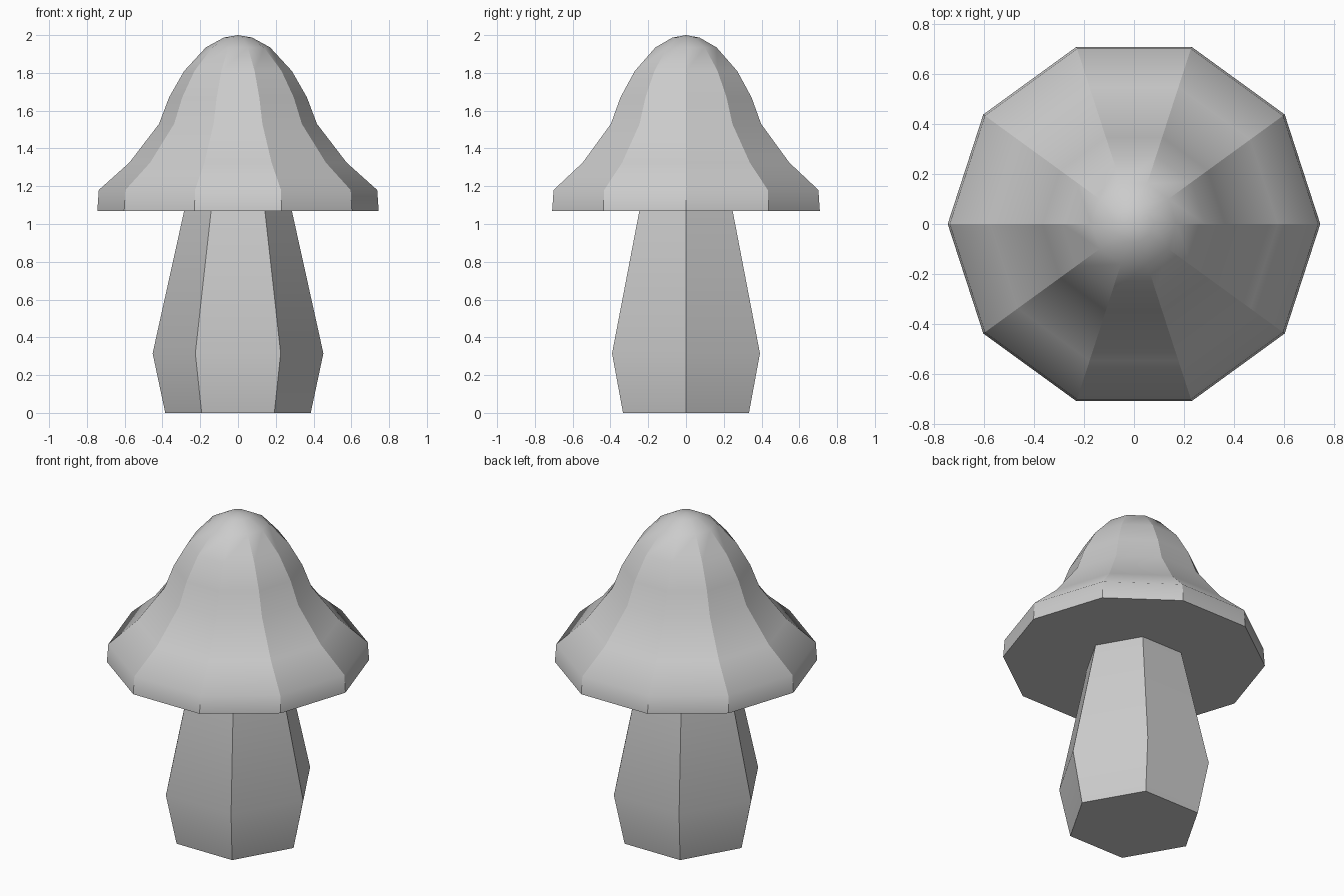
import bpy, bmesh
from math import cos, sin, pi

if "Cube" in bpy.data.objects:
    bpy.data.objects.remove(bpy.data.objects["Cube"])


def lathe(name, profile, sides, tip=None, close_top=False, soft_above=9.0):
    """Faceted lathe: smooth along the profile, creased between the sides."""
    bm = bmesh.new()
    rings = [[bm.verts.new((r * cos(2 * pi * i / sides), r * sin(2 * pi * i / sides), z))
              for i in range(sides)] for r, z in profile]
    for a, b in zip(rings, rings[1:]):
        for i in range(sides):
            j = (i + 1) % sides
            bm.faces.new((a[i], a[j], b[j], b[i]))
    bm.faces.new(rings[0][::-1])
    if tip is not None:
        top = bm.verts.new((0, 0, tip))
        for i in range(sides):
            bm.faces.new((rings[-1][i], rings[-1][(i + 1) % sides], top))
    elif close_top:
        bm.faces.new(rings[-1])
    bm.normal_update()
    ends = (profile[0][1], profile[-1][1] if close_top else profile[0][1])
    for f in bm.faces:
        f.smooth = True
    for e in bm.edges:
        z0, z1 = (v.co.z for v in e.verts)
        if abs(z0 - z1) < 1e-5:
            e.smooth = z0 not in ends and min(abs(z0 - q) for q in ends) > 1e-4
        else:
            e.smooth = max(z0, z1) > soft_above
    mesh = bpy.data.meshes.new(name)
    bm.to_mesh(mesh)
    bm.free()
    obj = bpy.data.objects.new(name, mesh)
    bpy.context.collection.objects.link(obj)
    return obj


# Six-sided stem, widest near the foot
lathe("stem", [(0.385, 0), (0.452, 0.315), (0.285, 1.07)], 6, close_top=True)

# Ten-sided bell-shaped cap with a flat underside
lathe("cap", [(0.745, 1.07), (0.737, 1.18), (0.575, 1.325), (0.418, 1.53),
              (0.365, 1.67), (0.285, 1.81), (0.17, 1.935), (0.075, 1.987)],
      10, tip=2.0, soft_above=1.95)
